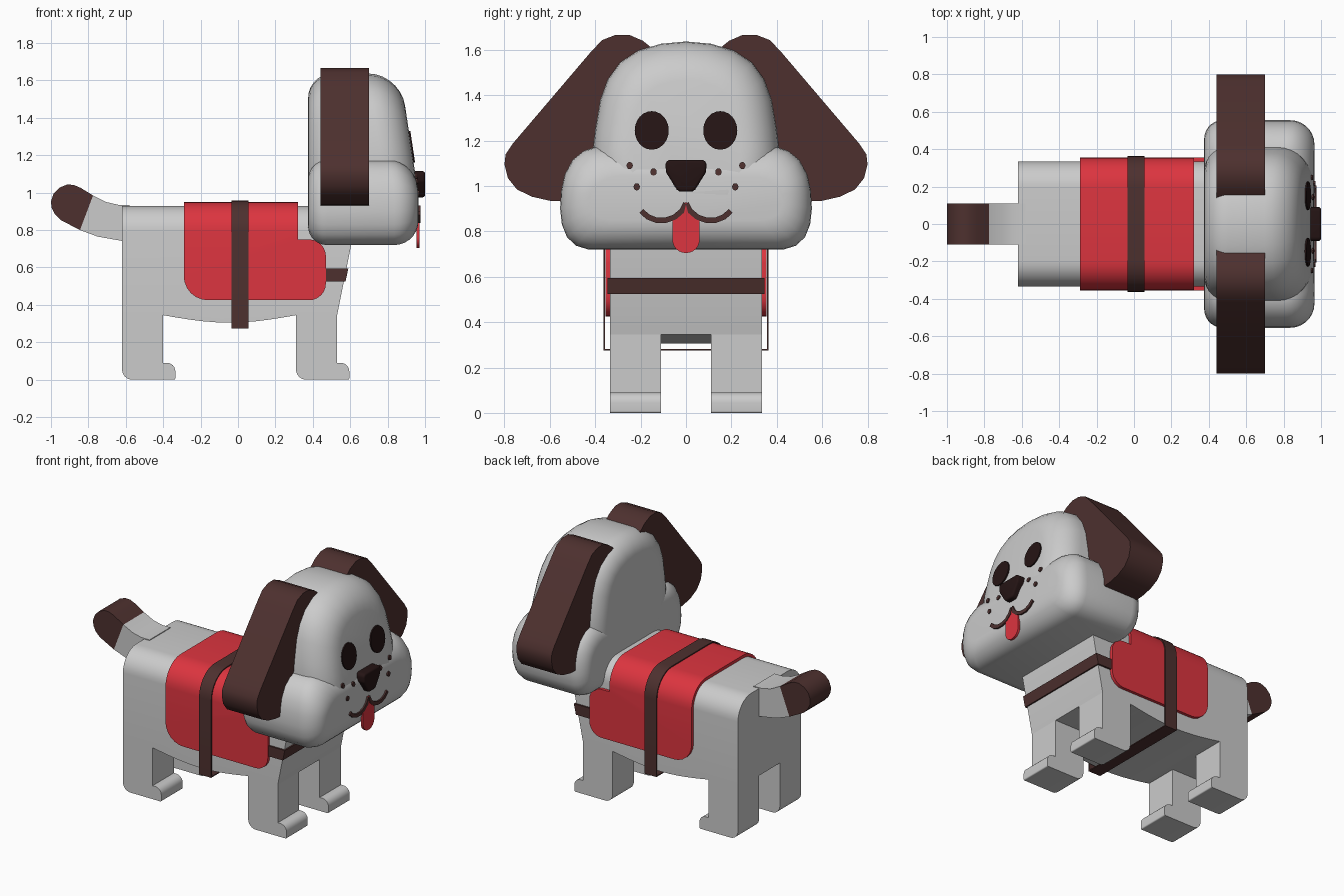
import bpy, bmesh
from math import sin, cos, pi, radians
from mathutils import Vector

if "Cube" in bpy.data.objects:
    bpy.data.objects.remove(bpy.data.objects["Cube"])

def material(name, rgb):
    m = bpy.data.materials.new(name)
    m.diffuse_color = (*rgb, 1)
    m.use_nodes = True
    m.node_tree.nodes["Principled BSDF"].inputs["Base Color"].default_value = m.diffuse_color
    return m

RED = material("red", (0.72, 0.035, 0.05))
BROWN = material("brown", (0.075, 0.03, 0.028))
DARK = material("dark", (0.018, 0.007, 0.007))

def loft(name, rings, mat=None, wrap=False, top_bevel=0, rim=0):
    """Skin a list of equal-length rings; cap the ends unless wrapped round."""
    bm = bmesh.new()
    vs = [[bm.verts.new(p) for p in ring] for ring in rings]
    n = len(vs[0])
    for a, b in zip(vs, vs[1:] + (vs[:1] if wrap else [])):
        for i in range(n):
            j = (i + 1) % n
            bm.faces.new((a[i], a[j], b[j], b[i]))
    if not wrap:
        bm.faces.new(vs[0])
        bm.faces.new(vs[-1])
    bmesh.ops.recalc_face_normals(bm, faces=bm.faces)
    if top_bevel:   # round the long top edges on both flanks
        zmax = max(v.co.z for v in bm.verts)
        es = [e for e in bm.edges if all(v.co.z > zmax - 1e-4 for v in e.verts)
              and abs(e.verts[0].co.y - e.verts[1].co.y) < 1e-4]
        bmesh.ops.bevel(bm, geom=es, offset=top_bevel, segments=8, profile=0.5, affect='EDGES')
    if rim:         # round the edge of the last cap
        last = set(vs[-1])
        es = [e for e in bm.edges if set(e.verts) <= last]
        bmesh.ops.bevel(bm, geom=es, offset=rim, segments=3, profile=0.5, affect='EDGES')
    me = bpy.data.meshes.new(name)
    bm.to_mesh(me)
    bm.free()
    ob = bpy.data.objects.new(name, me)
    bpy.context.collection.objects.link(ob)
    if mat:
        me.materials.append(mat)
    bpy.ops.object.select_all(action='DESELECT')
    ob.select_set(True)
    bpy.context.view_layer.objects.active = ob
    bpy.ops.object.shade_smooth_by_angle(angle=radians(32))
    return ob

def rounded(pts, n=6):
    """Polygon from (a, b, radius) corners with circular fillets."""
    out = []
    for i, (a, b, r) in enumerate(pts):
        p = Vector((a, b))
        if not r:
            out.append((a, b))
            continue
        u = (Vector(pts[i - 1][:2]) - p).normalized()
        v = (Vector(pts[(i + 1) % len(pts)][:2]) - p).normalized()
        half = u.angle(v) / 2
        d, w = r * cos(half) / sin(half), sin(half)
        for k in range(n + 1):
            t = k / n
            f = ((1 - t) ** 2, 2 * w * t * (1 - t), t * t)
            q = (f[0] * (p + u * d) + f[1] * p + f[2] * (p + v * d)) / sum(f)
            out.append((q.x, q.y))
    return out

def side_prism(name, pts, y0, y1, mat=None, **kw):
    return loft(name, [[(x, y, z) for x, z in pts] for y in (y0, y1)], mat, **kw)

def front_prism(name, pts, x0, x1, mat=None, **kw):
    return loft(name, [[(x, y, z) for y, z in pts] for x in (x0, x1)], mat, **kw)

def face_x(z):
    """Depth of the face surface, leaning back above the muzzle."""
    return 0.965 - 0.15 * max(0, z - 1.0)

def face_disc(name, cy, cz, ry, rz, mat, n):
    pts = [(cy + ry * cos(2 * pi * i / n), cz + rz * sin(2 * pi * i / n)) for i in range(n)]
    loft(name, [[(face_x(z) + d, y, z) for y, z in pts] for d in (-0.02, 0.006)], mat)

def pillow(name, half, back, rb, rf, shift, n=7):
    """Head volume: mirrored outline with rounded back and front rims."""
    outline = half + [(-y, z) for y, z in reversed(half) if y > 0]
    hw = max(y for y, z in half)
    zs = [z for y, z in half]
    cz, hz = (max(zs) + min(zs)) / 2, (max(zs) - min(zs)) / 2
    rings = []
    for r, front in ((rb, False), (rf, True)):
        for k in range(n + 1):
            a = pi / 2 * (k / n if not front else 1 - k / n)
            d, e = r * (1 - sin(a)), r * (1 - cos(a))
            ring = []
            for y, z in outline:
                y2, z2 = y * (1 - d / hw), cz + (z - cz) * (1 - d / hz)
                ring.append((face_x(z2) - shift - e if front else back + e, y2, z2))
            rings.append(ring)
    loft(name, rings)

# Torso with arched belly
belly = [(-0.4 + 0.71 * i / 10, 0.345 - 0.04 * sin(pi * i / 10)) for i in range(11)]
side_prism("torso", [(-0.62, 0.93), (-0.62, 0.345)] + belly +
           [(0.53, 0.345), (0.605, 0.72), (0.6, 0.93)], -0.335, 0.335, top_bevel=0.14)

# Legs with small paws
leg = rounded([(-0.62, 0.345, 0), (-0.62, 0, 0.055), (-0.335, 0, 0.008),
               (-0.335, 0.09, 0.045), (-0.4, 0.09, 0), (-0.4, 0.345, 0)])
for label, dx in (("back", 0), ("front", 0.93)):
    for side, y0, y1 in (("right", -0.335, -0.11), ("left", 0.11, 0.335)):
        side_prism(f"{label}_leg_{side}", [(x + dx, z) for x, z in leg], y0, y1)

# Tail and dark tip
side_prism("tail", [(-0.58, 0.935), (-0.64, 0.935), (-0.705, 0.95), (-0.775, 0.985),
                    (-0.845, 0.8), (-0.75, 0.765), (-0.58, 0.735)], -0.11, 0.11)
side_prism("tail_tip", [(-0.775, 0.985), (-0.84, 1.025), (-0.88, 1.042), (-0.915, 1.043),
                        (-0.955, 1.027), (-0.985, 0.997), (-1.0, 0.955), (-0.997, 0.92),
                        (-0.98, 0.885), (-0.95, 0.855), (-0.845, 0.8)], -0.11, 0.11, BROWN)

# Red vest over the back
side_prism("vest", rounded([(-0.29, 0.95, 0), (-0.29, 0.425, 0.13), (0.47, 0.425, 0.09),
                            (0.47, 0.75, 0.09), (0.32, 0.75, 0), (0.32, 0.95, 0)]),
           -0.355, 0.355, RED, top_bevel=0.16)

# Girth strap: thin loop hanging just under the belly
def loop(x, w, z0, z1, r):
    return [(x, y, z) for y, z in rounded([(-w, z0, 0), (w, z0, 0), (w, z1, r), (-w, z1, r)], 8)]
outer, inner = (0.363, 0.275, 0.958, 0.165), (0.356, 0.282, 0.951, 0.158)
loft("girth_strap", [loop(-0.035, *outer), loop(0.055, *outer),
                     loop(0.055, *inner), loop(-0.035, *inner)], BROWN, wrap=True)

# Chest strap
side_prism("chest_strap", [(0.44, 0.595), (0.44, 0.525), (0.575, 0.525), (0.59, 0.595)],
           -0.347, 0.347, BROWN)

# Head: cranium and wide cheeks
pillow("cranium", [(0, 1.637), (0.11, 1.627), (0.21, 1.597), (0.29, 1.545), (0.345, 1.47),
                   (0.378, 1.38), (0.4, 1.25), (0.412, 1.15), (0.4, 0.95), (0.3, 0.8), (0, 0.8)],
       0.375, 0.13, 0.17, 0.002)
pillow("cheeks", [(0, 1.172), (0.4, 1.172), (0.45, 1.155), (0.5, 1.115), (0.535, 1.05),
                  (0.55, 0.98), (0.555, 0.9), (0.547, 0.83), (0.525, 0.775), (0.485, 0.737),
                  (0.43, 0.72), (0, 0.72)], 0.375, 0.1, 0.13, 0)

# Floppy ears, eyes, freckles and mouth halves
ear = [(0.14, 1.6), (0.19, 1.64), (0.25, 1.666), (0.31, 1.666), (0.37, 1.643), (0.42, 1.59),
       (0.765, 1.185), (0.795, 1.14), (0.8, 1.095), (0.785, 1.035), (0.745, 0.985),
       (0.68, 0.953), (0.6, 0.935), (0.5, 0.93), (0.4, 1.0), (0.2, 1.4)]
smile = [Vector(p) for p in ((0, 0.925), (0.018, 0.89), (0.05, 0.863), (0.09, 0.849),
                             (0.13, 0.849), (0.168, 0.864), (0.197, 0.89))]
strip = [[], []]
for i, p in enumerate(smile):
    t = (smile[min(i + 1, 6)] - smile[max(i - 1, 0)]).normalized()
    for s, line in zip((1, -1), strip):
        line.append((max(0, p.x - s * t.y * 0.012), p.y + s * t.x * 0.012))
strip = strip[0] + strip[1][::-1]
for side, s in (("right", -1), ("left", 1)):
    front_prism(f"ear_{side}", [(s * y, z) for y, z in ear], 0.44, 0.7, BROWN)
    face_disc(f"eye_{side}", s * 0.151, 1.245, 0.075, 0.085, DARK, 24)
    for i, (y, z) in enumerate(((0.248, 1.09), (0.143, 1.062), (0.217, 0.996))):
        face_disc(f"freckle_{side}_{i + 1}", s * y, z, 0.014, 0.016, BROWN, 12)
    front_prism(f"mouth_{side}", [(s * y, z) for y, z in strip], 0.945, 0.975, BROWN)

# Nose and tongue
front_prism("nose", rounded([(-0.092, 1.115, 0.022), (0.092, 1.115, 0.022), (0.088, 1.06, 0.03),
                             (0.035, 0.975, 0.03), (-0.035, 0.975, 0.03), (-0.088, 1.06, 0.03)], 4),
            0.94, 1.0, DARK, rim=0.012)
front_prism("tongue", rounded([(0, 0.93, 0), (0.06, 0.855, 0), (0.06, 0.705, 0.058),
                               (-0.06, 0.705, 0.058), (-0.06, 0.855, 0)]), 0.955, 0.971, RED)
